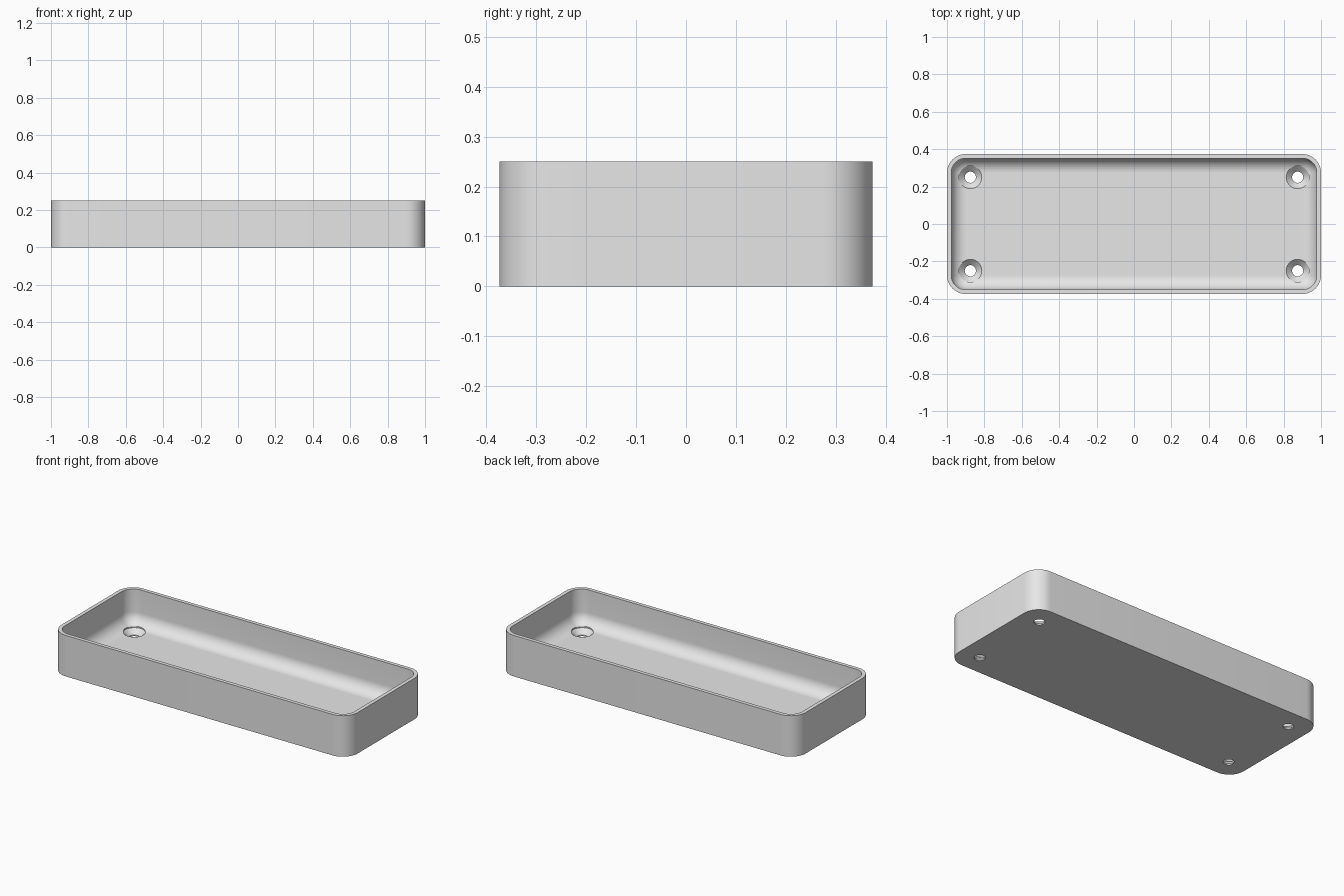
import bpy, bmesh, math

cube = bpy.data.objects.get("Cube")
if cube:
    bpy.data.objects.remove(cube, do_unlink=True)

# Main dimensions
HALF_X, HALF_Y, HEIGHT = 1.0, 0.374, 0.25
CORNER, WALL, FLOOR, FILLET = 0.1, 0.023, 0.0375, 0.075
HOLE_X, HOLE_Y, HOLE_R, SINK_R = 0.875, 0.25, 0.03, 0.061
STEPS = 12

grey = bpy.data.materials.new("light grey")
grey.use_nodes = True
grey.diffuse_color = (0.8, 0.8, 0.8, 1)
grey.node_tree.nodes["Principled BSDF"].inputs["Base Color"].default_value = (0.8, 0.8, 0.8, 1)


def rounded_ring(bm, inset, z):
    """Rounded rectangle, inset from the outer outline."""
    r = max(CORNER - inset, 0.002)
    cx, cy = HALF_X - inset - r, HALF_Y - inset - r
    ring = []
    for q, (sx, sy) in enumerate([(1, 1), (-1, 1), (-1, -1), (1, -1)]):
        for i in range(STEPS + 1):
            a = math.pi / 2 * (q + i / STEPS)
            ring.append(bm.verts.new((sx * cx + r * math.cos(a), sy * cy + r * math.sin(a), z)))
    return ring


def circle_ring(bm, x, y, r, z, n=48):
    return [bm.verts.new((x + r * math.cos(2 * math.pi * i / n),
                          y + r * math.sin(2 * math.pi * i / n), z)) for i in range(n)]


def loft(bm, rings):
    """Closed solid through a stack of rings."""
    bm.faces.new(rings[0])
    bm.faces.new(rings[-1])
    for a, b in zip(rings, rings[1:]):
        for i in range(len(a)):
            j = (i + 1) % len(a)
            bm.faces.new((a[i], a[j], b[j], b[i]))


def make_object(name, bm):
    bmesh.ops.recalc_face_normals(bm, faces=bm.faces)
    mesh = bpy.data.meshes.new(name)
    bm.to_mesh(mesh)
    bm.free()
    mesh.materials.append(grey)
    obj = bpy.data.objects.new(name, mesh)
    bpy.context.collection.objects.link(obj)
    return obj


# Tray shell: outer wall, rim, inner wall, floor fillet, floor
bm = bmesh.new()
rings = [rounded_ring(bm, 0, 0), rounded_ring(bm, 0, HEIGHT), rounded_ring(bm, WALL, HEIGHT)]
for i in range(STEPS + 1):
    a = math.pi / 2 * i / STEPS
    rings.append(rounded_ring(bm, WALL + FILLET * (1 - math.cos(a)),
                              FLOOR + FILLET * (1 - math.sin(a))))
loft(bm, rings)
tray = make_object("tray", bm)

# Countersunk screw holes
bm = bmesh.new()
for x in (-HOLE_X, HOLE_X):
    for y in (-HOLE_Y, HOLE_Y):
        loft(bm, [circle_ring(bm, x, y, r, z) for r, z in (
            (HOLE_R, -0.05), (HOLE_R, FLOOR - 0.03), (SINK_R, FLOOR), (SINK_R, FLOOR + 0.02))])
cutter = make_object("screw_hole_cutter", bm)
cutter.hide_render = True

cut = tray.modifiers.new("screw holes", "BOOLEAN")
cut.operation = "DIFFERENCE"
cut.solver = "EXACT"
cut.object = cutter

bpy.ops.object.select_all(action="DESELECT")
bpy.context.view_layer.objects.active = tray
tray.select_set(True)
bpy.ops.object.modifier_apply(modifier=cut.name)
bpy.data.objects.remove(cutter, do_unlink=True)
bpy.ops.object.shade_smooth_by_angle(angle=math.radians(30))
